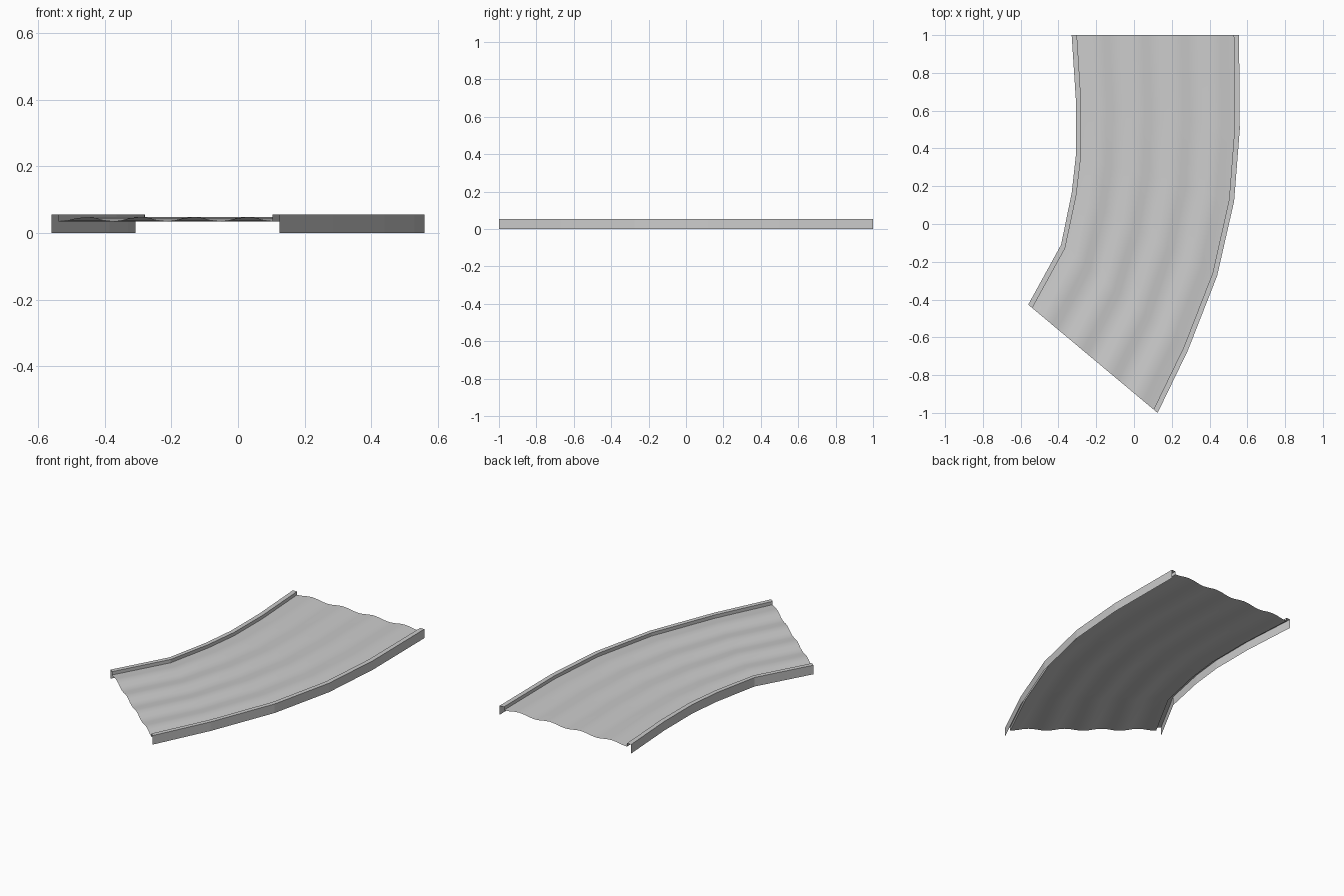
import bpy, math
from mathutils import Vector

if "Cube" in bpy.data.objects:
    bpy.data.objects.remove(bpy.data.objects["Cube"])

# plan-view stations along both outer edges, back to front
LEFT = [(-0.33, 1.0), (-0.307, 0.645), (-0.307, 0.37), (-0.33, 0.164), (-0.386, -0.11), (-0.56, -0.427)]
RIGHT = [(0.556, 1.0), (0.56, 0.5), (0.53, 0.12), (0.44, -0.275), (0.285, -0.67), (0.125, -1.0)]
TOP, RIM, BED, WAVE = 0.055, 0.028, 0.041, 0.0065


def loft(name, section, smooth=False):
    """Sweep a section of (t across, z) points, given per station width, along the curve."""
    verts, faces = [], []
    for a, b in zip(LEFT, RIGHT):
        a, b = Vector(a), Vector(b)
        pts = section((b - a).length)
        n = len(pts)
        for t, z in pts:
            p = a.lerp(b, t)
            verts.append((p.x, p.y, z))
    for i in range(len(LEFT) - 1):
        for j in range(n - 1):
            k = i * n + j
            faces.append((k, k + n, k + n + 1, k + 1))
    me = bpy.data.meshes.new(name)
    me.from_pydata(verts, [], faces)
    me.polygons.foreach_set("use_smooth", [smooth] * len(faces))
    me.update()
    ob = bpy.data.objects.new(name, me)
    bpy.context.collection.objects.link(ob)
    return ob


def bed_section(width, steps=24):
    r = RIM / width
    pts = []
    for i in range(steps + 1):
        u = i / steps
        z = BED - WAVE * math.cos(8 * math.pi * u)
        pts.append((r + (1 - 2 * r) * u, z))
    return pts


def left_curb(width):
    r = RIM / width
    return [(0, 0), (0, TOP), (r, TOP), (r, BED - WAVE)]


def right_curb(width):
    return [(1 - t, z) for t, z in reversed(left_curb(width))]


# rippled walking surface and the two folded edge curbs, open underneath
loft("rippled_bed", bed_section, smooth=True)
loft("inner_curb", left_curb)
loft("outer_curb", right_curb)
